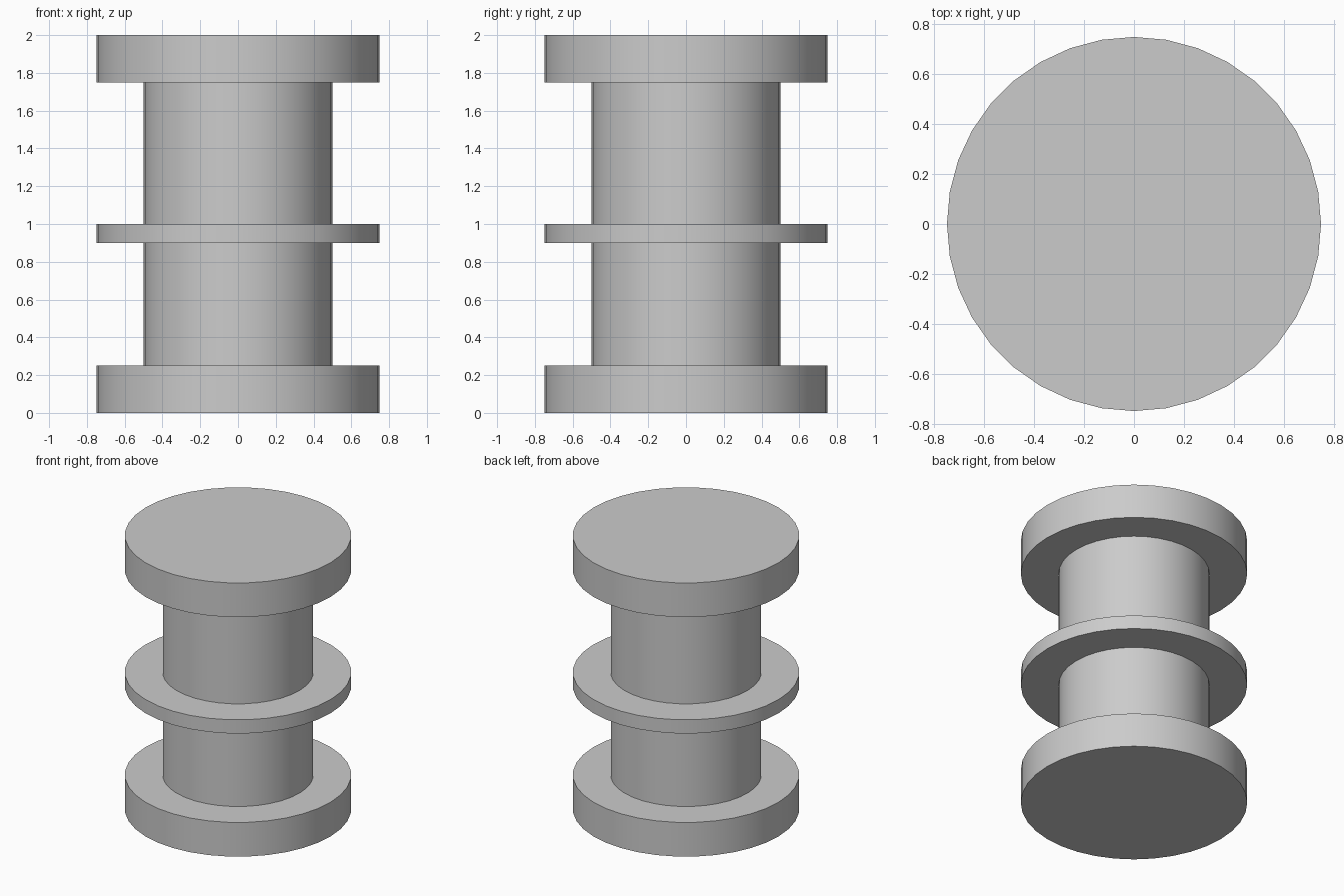
import bpy
import math

cube = bpy.data.objects.get("Cube")
if cube:
    bpy.data.objects.remove(cube, do_unlink=True)

# Single plain grey finish
GREY = (0.6, 0.6, 0.6, 1.0)
grey = bpy.data.materials.new("plain grey")
grey.use_nodes = True
grey.diffuse_color = GREY
shader = next(n for n in grey.node_tree.nodes if n.type == 'BSDF_PRINCIPLED')
shader.inputs["Base Color"].default_value = GREY


def disc(name, radius, bottom, top):
    """Upright 36-sided cylinder between two heights."""
    bpy.ops.mesh.primitive_cylinder_add(
        vertices=36, radius=radius, depth=top - bottom,
        location=(0, 0, (bottom + top) / 2))
    obj = bpy.context.object
    obj.name = name
    obj.data.materials.append(grey)
    bpy.ops.object.shade_smooth_by_angle(angle=math.radians(30))
    return obj


# Wide end flanges and thin middle flange
disc("bottom_flange", 0.75, 0.0, 0.25)
disc("middle_flange", 0.75, 0.9, 1.0)
disc("top_flange", 0.75, 1.75, 2.0)

# Narrow drum sections between the flanges
disc("lower_drum", 0.5, 0.25, 0.9)
disc("upper_drum", 0.5, 1.0, 1.75)
